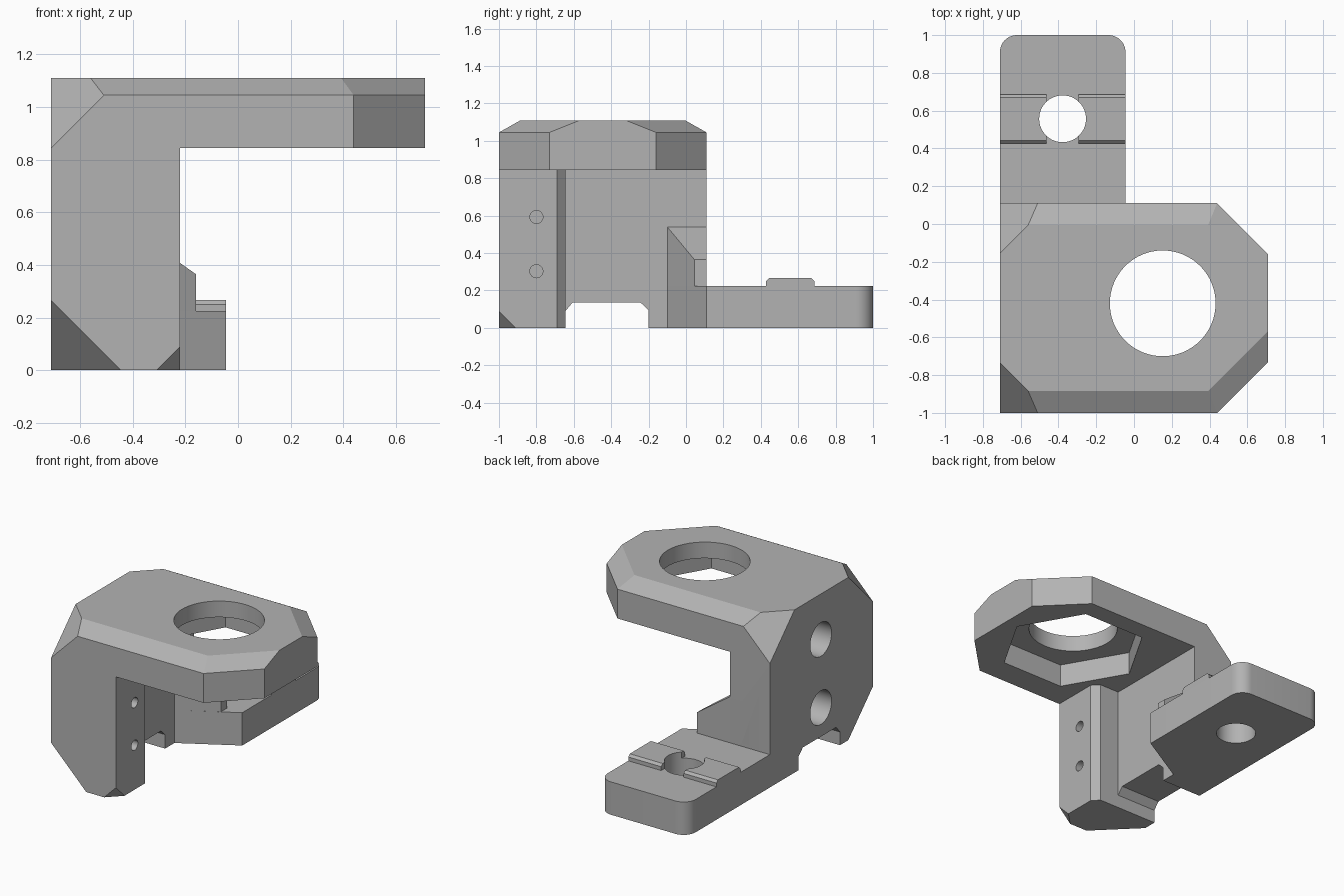
import bpy, bmesh
from math import cos, sin, pi, radians
from mathutils import Vector

cube = bpy.data.objects.get("Cube")
if cube:
    bpy.data.objects.remove(cube)

grey = bpy.data.materials.new("plain grey")
grey.use_nodes = True
colour = (0.45, 0.45, 0.45, 1)
grey.diffuse_color = colour
grey.node_tree.nodes["Principled BSDF"].inputs["Base Color"].default_value = colour


def prism(name, outline, lo, hi, axis="z"):
    """Extrude a 2D outline along x (outline is y, z) or z (outline is x, y)."""
    place = (lambda a, b, t: (a, b, t)) if axis == "z" else (lambda a, b, t: (t, a, b))
    bm = bmesh.new()
    face = bm.faces.new([bm.verts.new(place(a, b, lo)) for a, b in outline])
    top = bmesh.ops.extrude_face_region(bm, geom=[face])["geom"]
    shift = Vector(place(0, 0, hi - lo))
    bmesh.ops.translate(bm, vec=shift, verts=[g for g in top if isinstance(g, bmesh.types.BMVert)])
    bmesh.ops.recalc_face_normals(bm, faces=bm.faces)
    mesh = bpy.data.meshes.new(name)
    bm.to_mesh(mesh)
    bm.free()
    mesh.materials.append(grey)
    obj = bpy.data.objects.new(name, mesh)
    bpy.context.collection.objects.link(obj)
    return obj


def arc(cx, cy, r, start=0, sweep=360, steps=64):
    return [(cx + r * cos(radians(start + sweep * i / steps)),
             cy + r * sin(radians(start + sweep * i / steps)))
            for i in range(steps if sweep == 360 else steps + 1)]


def combine(target, other, operation):
    """Apply a boolean and discard the other object."""
    mod = target.modifiers.new("combine", "BOOLEAN")
    mod.operation, mod.solver, mod.object = operation, "EXACT", other
    bpy.context.view_layer.objects.active = target
    bpy.ops.object.modifier_apply(modifier=mod.name)
    bpy.data.objects.remove(other)


def slice_off(target, point, normal):
    """Remove everything on the outer side of a plane."""
    n = Vector(normal).normalized()
    cutter = prism("slice", [(-2, -2), (2, -2), (2, 2), (-2, 2)], 0, 4)
    cutter.data.transform(n.to_track_quat("Z", "Y").to_matrix().to_4x4())
    cutter.location = point
    bpy.context.view_layer.update()
    combine(target, cutter, "DIFFERENCE")


# Top plate with clipped corners
LEFT, FRONT, BACK, TOP = -0.71, -1, 0.11, 1.11
UNDER, SHOULDER = 0.845, 1.045
body = prism("bracket", [(LEFT, FRONT), (0.44, FRONT), (0.71, -0.73), (0.71, -0.16),
                         (0.44, BACK), (LEFT, BACK)], UNDER, TOP)

# Shallow top bevels along the long sides and the clipped corners
rise = 1.77
slice_off(body, (0, FRONT, SHOULDER), (0, -1, rise))
slice_off(body, (0, BACK, SHOULDER), (0, 1, rise))
for y, side in ((FRONT, -1), (BACK, 1)):
    slice_off(body, (0.44, y, SHOULDER), (0.5 ** 0.5, side * 0.5 ** 0.5, rise))

# Upright with a thicker front post and a recessed wall
WALL, POST = -0.41, -0.22
upright = prism("upright", [(LEFT, FRONT), (POST, FRONT), (POST, -0.69), (-0.265, -0.645),
                            (WALL, -0.645), (WALL, BACK), (LEFT, BACK)], 0, UNDER)
combine(body, upright, "UNION")

# Corner clips on the upright
slice_off(body, (LEFT, FRONT, UNDER), (-1, -1, 1))
slice_off(body, (LEFT, BACK, UNDER), (-1, 1, 1))
slice_off(body, (LEFT, FRONT, 0.265), (-1, -1, -1))
slice_off(body, (POST, FRONT, 0.09), (1, -1, -1))

# Channel under the upright
combine(body, prism("channel", [(-0.645, -0.1), (-0.645, 0.09), (-0.605, 0.137), (-0.245, 0.137),
                                (-0.2, 0.095), (-0.2, -0.1)], -1, 0, "x"), "DIFFERENCE")

# Sloped brace beside the upright
brace = prism("brace", [(-0.5, -0.1), (WALL, -0.1), (-0.16, 0.045), (-0.16, BACK), (-0.5, BACK)], 0, 0.54)
slice_off(brace, (WALL, 0, 0.54), (0.175, 0, 0.25))
combine(body, brace, "UNION")

# Rear foot with rounded end
FOOT_R, FOOT_Z, r = -0.045, 0.224, 0.09
foot = prism("foot", [(LEFT, -0.1), (WALL, -0.1), (FOOT_R, BACK)]
             + arc(FOOT_R - r, 1 - r, r, 0, 90, 10)
             + arc(LEFT + r, 1 - r, r, 90, 90, 10), 0, FOOT_Z)
# Key ridge across the foot, split at the bolt hole
ridge = [(0.427, 0.15), (0.427, 0.25), (0.443, 0.266), (0.67, 0.266), (0.686, 0.25), (0.686, 0.15)]
BOLT_X, BOLT_Y = -0.378, 0.557
for lo, hi in ((LEFT, BOLT_X - 0.085), (BOLT_X + 0.085, FOOT_R)):
    combine(foot, prism("ridge", ridge, lo, hi, "x"), "UNION")
combine(foot, prism("bolt_hole", arc(BOLT_X, BOLT_Y, 0.124), -0.1, 0.5), "DIFFERENCE")
combine(body, foot, "UNION")

# Round opening above a six-sided pocket
combine(body, prism("opening", arc(0.152, -0.42, 0.28), 0.7, 1.3), "DIFFERENCE")
combine(body, prism("pocket", arc(0.152, -0.42, 0.465, steps=6), 0.7, 1.0), "DIFFERENCE")

# Blind sockets in the outer side, pilot holes in the post
for z in (0.8, 0.335):
    combine(body, prism("socket", arc(-0.44, z, 0.115, steps=40), -0.9, -0.46, "x"), "DIFFERENCE")
for z in (0.593, 0.303):
    combine(body, prism("pilot_hole", arc(-0.8, z, 0.035, steps=24), -0.5, -0.1, "x"), "DIFFERENCE")

# Smooth the round walls, keep edges crisp
body.select_set(True)
bpy.context.view_layer.objects.active = body
bpy.ops.object.shade_smooth_by_angle(angle=pi / 9)
